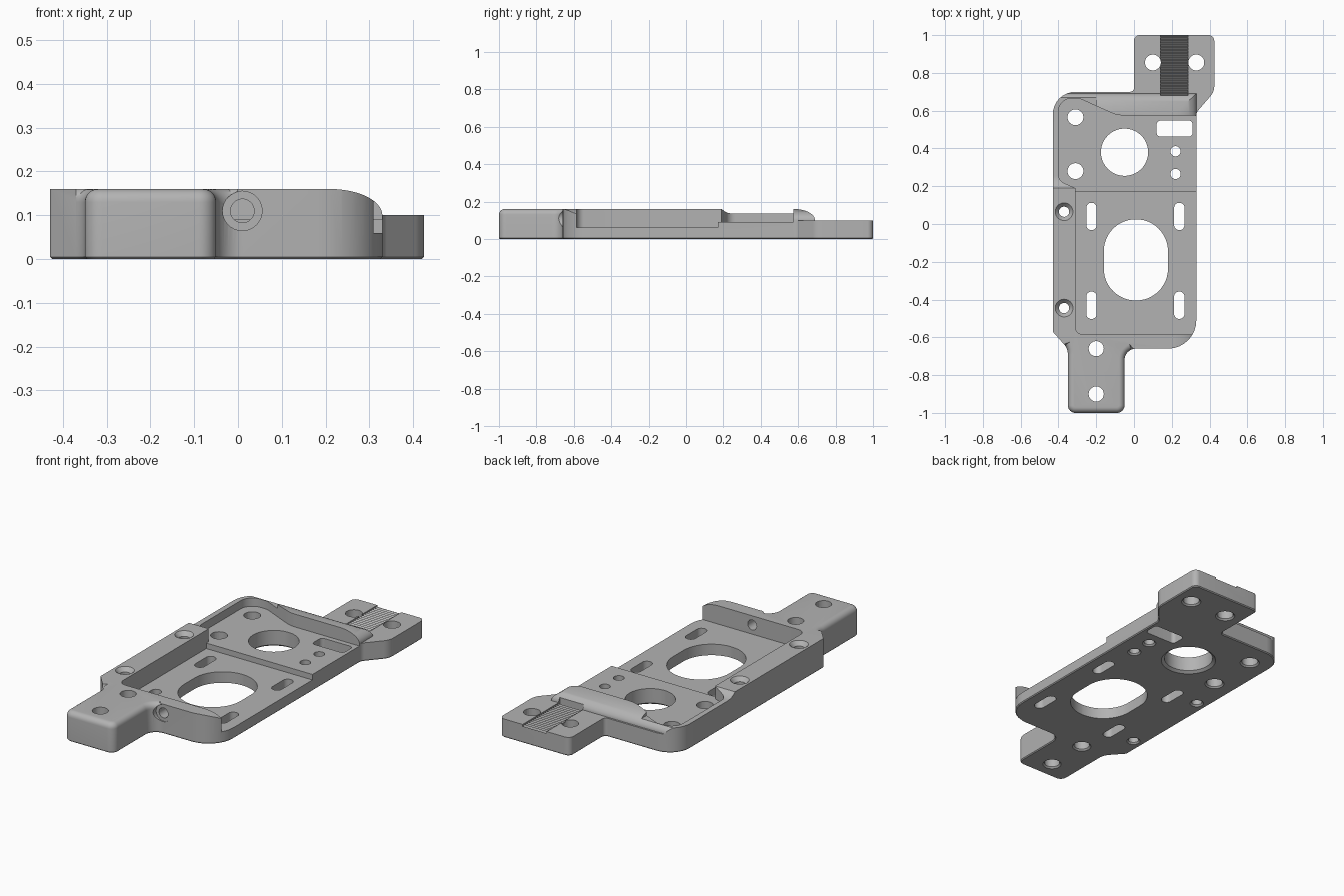
import bpy, bmesh
from math import pi, sin, cos, tan
from mathutils import Vector

cube = bpy.data.objects.get("Cube")
if cube:
    bpy.data.objects.remove(cube, do_unlink=True)

grey = bpy.data.materials.new("machined grey")
grey.use_nodes = True
colour = (0.45, 0.45, 0.45, 1)
grey.diffuse_color = colour
grey.node_tree.nodes["Principled BSDF"].inputs["Base Color"].default_value = colour


def rounded(corners, steps=8):
    """Closed outline with an arc of the given radius at each corner."""
    out = []
    n = len(corners)
    for i, (x, y, r) in enumerate(corners):
        p = Vector((x, y))
        if r == 0:
            out.append(p)
            continue
        a = (Vector(corners[i - 1][:2]) - p).normalized()
        b = (Vector(corners[(i + 1) % n][:2]) - p).normalized()
        half = a.angle(b) / 2
        c = p + (a + b).normalized() * r / sin(half)
        d0 = (p + a * r / tan(half) - c).normalized()
        d1 = (p + b * r / tan(half) - c).normalized()
        out += [c + r * d0.slerp(d1, k / steps) for k in range(steps + 1)]
    return out


def prism(name, outline, lo, hi, axis="z"):
    """Extrude an outline along one axis; x uses (y, z), y uses (x, z)."""
    place = {"z": lambda p, t: (p[0], p[1], t),
             "x": lambda p, t: (t, p[0], p[1]),
             "y": lambda p, t: (p[0], t, p[1])}[axis]
    bm = bmesh.new()
    a = [bm.verts.new(place(p, lo)) for p in outline]
    b = [bm.verts.new(place(p, hi)) for p in outline]
    bm.faces.new(a)
    bm.faces.new(b)
    for i in range(len(a)):
        bm.faces.new((a[i - 1], a[i], b[i], b[i - 1]))
    bmesh.ops.recalc_face_normals(bm, faces=bm.faces)
    return finish(name, bm)


def finish(name, bm):
    me = bpy.data.meshes.new(name)
    bm.to_mesh(me)
    bm.free()
    me.materials.append(grey)
    ob = bpy.data.objects.new(name, me)
    bpy.context.collection.objects.link(ob)
    return ob


def cut(cutter):
    cutter.hide_render = True
    bpy.context.view_layer.objects.active = plate
    mod = plate.modifiers.new("cut", "BOOLEAN")
    mod.operation, mod.solver, mod.object = "DIFFERENCE", "EXACT", cutter
    bpy.ops.object.modifier_apply(modifier=mod.name)
    bpy.data.objects.remove(cutter, do_unlink=True)


def circle(x, y, r, n=40):
    return [(x + r * cos(2 * pi * k / n), y + r * sin(2 * pi * k / n)) for k in range(n)]


def cone(x, y, z0, r0, z1, r1):
    bm = bmesh.new()
    bmesh.ops.create_cone(bm, cap_ends=True, segments=40, radius1=r0, radius2=r1, depth=z1 - z0)
    bmesh.ops.translate(bm, verts=bm.verts, vec=(x, y, (z0 + z1) / 2))
    return finish("chamfer_cutter", bm)


def slot(x, y, w, h, r):
    w, h = w / 2, h / 2
    return rounded([(x - w, y - h, r), (x + w, y - h, r), (x + w, y + h, r), (x - w, y + h, r)], 12)


def quarter(cx, cz, rx, rz, n=14):
    """Quarter ellipse from the crown out to the side."""
    return [(cx + rx * sin(pi / 2 * k / n), cz + rz * cos(pi / 2 * k / n)) for k in range(n + 1)]


# Whole plate outline with both mounting arms
TOP, ARM = 0.16, 0.10
plate = prism("mounting_plate", rounded([
    (-0.35, -1, .04), (-0.05, -1, .04), (-0.05, -0.66, .06), (0.33, -0.66, .15),
    (0.33, 0.59, .04), (0.425, 0.70, .08), (0.425, 1, .03), (0, 1, .03),
    (0, 0.70, .02), (-0.43, 0.70, .12), (-0.43, -0.57, .02), (-0.35, -0.66, .08)]), 0, TOP)

# Rounded upper edge of the front arm and a fine chamfer underneath
bm = bmesh.new()
bm.from_mesh(plate.data)
soft = [e for e in bm.edges if all(v.co.z > 0.1 and v.co.y < -0.6 and v.co.x < 0 for v in e.verts)]
bmesh.ops.bevel(bm, geom=soft, offset=0.03, segments=6, profile=0.5, affect="EDGES")
low = [e for e in bm.edges if all(v.co.z < 1e-5 for v in e.verts)]
bmesh.ops.bevel(bm, geom=low, offset=0.005, segments=1, affect="EDGES")
bm.to_mesh(plate.data)
bm.free()

# Rear wall crown falling to the lower rear arm
cut(prism("rear_cutter", [(0.58, 0.3), (0.58, TOP + .001)] + quarter(0.58, ARM, 0.11, TOP - ARM)[1:]
          + [(1.1, ARM), (1.1, 0.3)], -0.6, 0.6, "x"))

# Both cross walls fall away towards the left side
cut(prism("side_cutter", [(0.21, 0.3), (0.21, TOP + .001)] + quarter(0.21, ARM, 0.12, TOP - ARM)[1:]
          + [(0.5, ARM), (0.5, 0.3)], -0.9, 0.8, "y"))

# Lower rear stretch of the long rim
cut(prism("rim_cutter", [(0.19, 0.3), (0.19, TOP + .001), (0.205, 0.149), (0.225, 0.139),
                         (0.25, 0.135), (0.8, 0.135), (0.8, 0.3)], -0.6, -0.2, "x"))

# Rear and front pockets, both open at the side
cut(prism("rear_pocket", rounded([
    (-0.31, 0.16, 0), (0.5, 0.16, 0), (0.5, 0.575, 0), (-0.09, 0.575, .15),
    (-0.29, 0.665, .06), (-0.40, 0.665, .07), (-0.40, 0.23, .05), (-0.31, 0.19, 0)]), 0.09, 0.3))
cut(prism("front_pocket", rounded([
    (-0.31, -0.585, .04), (0.5, -0.585, 0), (0.5, 0.17, 0), (-0.31, 0.17, 0)]), 0.06, 0.3))

# Serrated strip on the rear arm
TEETH = 19
pitch = 0.33 / TEETH
saw = [(0.68, 0.3)]
for k in range(TEETH):
    y = 0.68 + k * pitch
    saw += [(y, 0.083), (y + pitch * 0.75, 0.096)]
saw += [(0.68 + TEETH * pitch, 0.083), (0.68 + TEETH * pitch, 0.3)]
cut(prism("serration_cutter", saw, 0.14, 0.285, "x"))

# Large openings, adjustment slots and the cable window
for shape in [circle(-0.05, 0.38, 0.125, 64), slot(0.01, -0.19, 0.34, 0.43, 0.169),
              slot(0.215, 0.505, 0.19, 0.085, 0.02)]:
    cut(prism("opening_cutter", shape, -0.1, 0.3))
cut(cone(-0.05, 0.38, -0.01, 0.155, 0.015, 0.12))
for x in (-0.225, 0.24):
    for y in (-0.43, 0.04):
        cut(prism("slot_cutter", slot(x, y, 0.055, 0.145, 0.027), -0.1, 0.3))

# Bolt holes, chamfered underneath
for x, y, r in [(-0.2, -0.66, .04), (-0.2, -0.9, .04), (0.1, 0.855, .042), (0.33, 0.855, .042),
                (-0.31, 0.565, .042), (-0.31, 0.28, .042), (0.22, 0.385, .027), (0.22, 0.265, .027),
                (-0.37, 0.065, .027), (-0.37, -0.445, .027)]:
    cut(prism("hole_cutter", circle(x, y, r), -0.1, 0.3))
    cut(cone(x, y, -0.01, r + 0.018, 0.01, r - 0.002))

# Countersinks along the rim
for y in (0.065, -0.445):
    cut(cone(-0.37, y, TOP - 0.025, 0.024, TOP + 0.01, 0.056))

# Cross hole through the front wall with its spot face
cut(prism("cross_hole", circle(0.01, 0.11, 0.027), -0.8, -0.5, "y"))
cut(prism("spot_face", circle(0.01, 0.11, 0.045), -0.8, -0.655, "y"))

bpy.ops.object.select_all(action="DESELECT")
plate.select_set(True)
bpy.context.view_layer.objects.active = plate
bpy.ops.object.shade_smooth_by_angle(angle=0.5)
